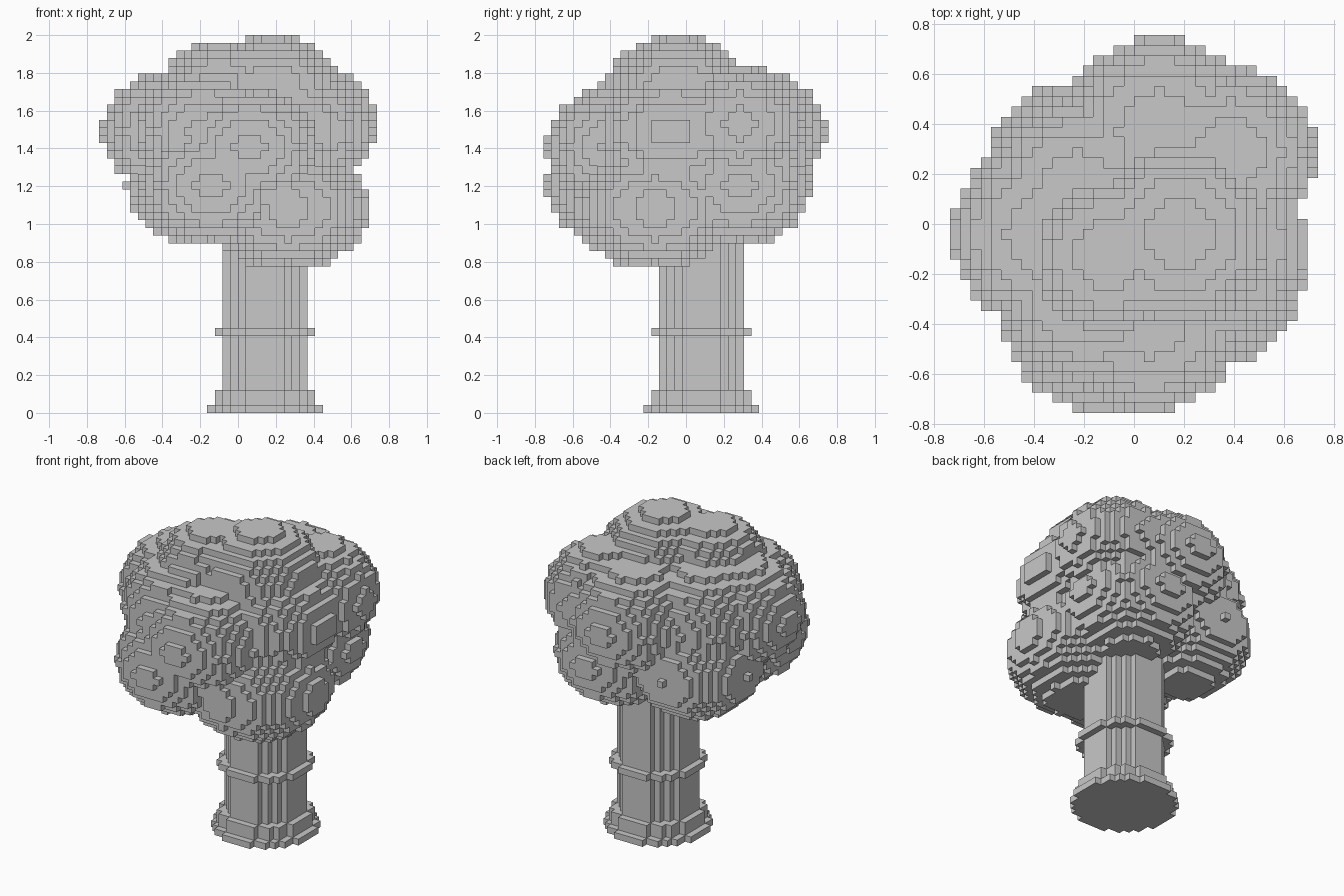
import bpy
import bmesh
import math
from mathutils import Vector

V = 2 / 49  # edge of one cube

default = bpy.data.objects.get("Cube")
if default:
    bpy.data.objects.remove(default, do_unlink=True)

mat = bpy.data.materials.new("plain grey")
mat.use_nodes = True
GREY = (0.58, 0.58, 0.58, 1)
mat.diffuse_color = GREY
mat.node_tree.nodes["Principled BSDF"].inputs["Base Color"].default_value = GREY


def ellipsoid(cx, cy, cz, r, rz):
    """Cube cells whose centres lie within a flattened ball."""
    n, m = math.ceil(r), math.ceil(rz)
    return {(round(cx - 0.5) + i, cy + j, round(cz - 0.5) + k)
            for i in range(-n, n + 1) for j in range(-n, n + 1)
            for k in range(-m, m + 1)
            if (i * i + j * j) / r ** 2 + k * k / rz ** 2 <= 1}


def disc_stack(cx, cy, r, z0, z1):
    """Cube cells of an upright round column."""
    n = math.ceil(r)
    return {(round(cx - 0.5) + i, cy + j, k)
            for i in range(-n, n + 1) for j in range(-n, n + 1)
            for k in range(z0, z1) if i * i + j * j <= r * r}


def build(name, cells):
    """Make the outer skin of a set of cells, with flat areas merged."""
    bm = bmesh.new()
    verts = {}

    def vert(p):
        key = tuple(round(c * 2) for c in p)
        if key not in verts:
            verts[key] = bm.verts.new(p * V)
        return verts[key]

    for cell in cells:
        mid = Vector(cell) + Vector((0.5, 0, 0.5))
        for axis in range(3):
            for side in (-1, 1):
                near = list(cell)
                near[axis] += side
                if tuple(near) in cells:
                    continue
                d, u, w = Vector(), Vector(), Vector()
                d[axis] = side / 2
                u[(axis + 1) % 3] = 0.5
                w[(axis + 2) % 3] = side / 2
                bm.faces.new([vert(mid + d + q) for q in
                              (-u - w, u - w, u + w, w - u)])
    bmesh.ops.dissolve_limit(bm, angle_limit=0.01, verts=bm.verts[:],
                             edges=bm.edges[:])
    mesh = bpy.data.meshes.new(name)
    bm.to_mesh(mesh)
    bm.free()
    mesh.materials.append(mat)
    bpy.context.collection.objects.link(bpy.data.objects.new(name, mesh))


# Trunk with a stepped foot and a thin band
TX, TY = 3.5, 2
build("trunk", disc_stack(TX, TY, 5.5, 0, 28)
      | disc_stack(TX, TY, 7.4, 0, 1)
      | disc_stack(TX, TY, 6.5, 0, 3)
      | disc_stack(TX, TY, 6.5, 10, 11))

# Leaf clumps: centre x, y, z, radius and half height, in cubes
clumps = [
    (0.5, 0, 33.5, 14.3, 10.4),     # core
    (4.5, -1, 41.5, 9, 7.6),        # crown
    (-2.5, -3, 41.5, 7.7, 6.75),    # second crown
    (-5.5, 3, 36.5, 9.25, 7.8),     # upper back right
    (-8.5, -1, 36.5, 9.25, 7.8),    # right side
    (7.5, -2, 36.5, 9.3, 7.8),      # left side
    (9.5, 7, 37.5, 8.3, 7.6),       # back left
    (2.5, 9, 36.5, 9.25, 7.8),      # back
    (-4.5, -6, 36.5, 9.25, 7.8),    # upper front
    (1.5, -9, 34.5, 9.25, 7.8),     # front
    (-3.5, -9, 29.5, 9.25, 7.8),    # lower front
    (-5.5, 5, 29.5, 9.05, 7.8),     # lower back right
    (6.5, 7, 29.5, 9.25, 7.8),      # lower back left
    (6.5, -4, 26.5, 10.4, 7.99),    # lowest front left
]
build("leaf_canopy", set().union(*(ellipsoid(*c) for c in clumps)))
